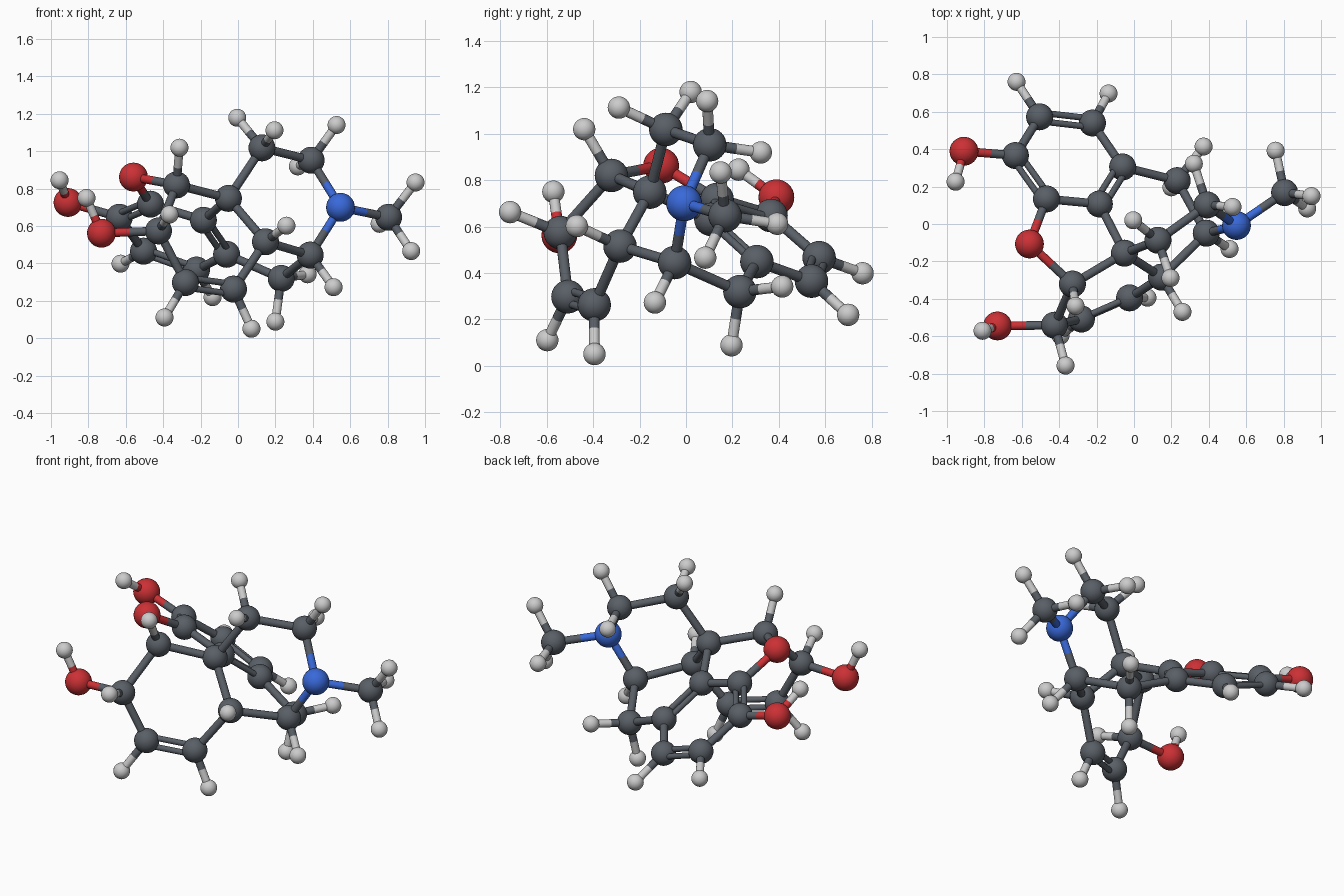
import bpy
from mathutils import Vector

if "Cube" in bpy.data.objects:
    bpy.data.objects.remove(bpy.data.objects["Cube"])

# materials and ball radii per element
COLOURS = {"C": (0.10, 0.115, 0.135, 1), "O": (0.60, 0.03, 0.035, 1),
           "N": (0.04, 0.14, 0.70, 1), "H": (0.80, 0.80, 0.80, 1)}
RADII = {"C": 0.072, "O": 0.077, "N": 0.077, "H": 0.048}
NAMES = {"C": "carbon", "O": "oxygen", "N": "nitrogen", "H": "hydrogen"}
MATS = {}
for el, col in COLOURS.items():
    MATS[el] = bpy.data.materials.new(NAMES[el])
    MATS[el].diffuse_color = col

# heavy atom centres
HEAVY = {
    "C1": (-.222, .54, .365), "C2": (-.505, .573, .466), "C3": (-.634, .366, .647),
    "C4": (-.468, .134, .717), "C5": (-.329, -.321, .820), "C6": (-.425, -.541, .574),
    "C7": (-.281, -.508, .298), "C8": (-.024, -.395, .263), "C9": (.386, -.049, .445),
    "C10": (.231, .232, .320), "C11": (-.061, .305, .449), "C12": (-.185, .107, .631),
    "C13": (-.051, -.156, .748), "C14": (.147, -.284, .516), "C15": (.128, -.087, 1.018),
    "C16": (.391, .102, .952), "C17": (.805, .168, .647), "N1": (.548, -.008, .70),
    "O1": (-.909, .389, .726), "O2": (-.559, -.107, .862), "O3": (-.73, -.545, .562),
}

# hydrogen centres, grouped by the atom that carries them
HYDROGENS = {
    "O1": [(-.954, .226, .845)], "O3": [(-.81, -.571, .75)],
    "C1": [(-.136, .698, .220)], "C2": [(-.628, .760, .399)],
    "C5": [(-.313, -.438, 1.019)], "C6": [(-.366, -.757, .662)],
    "C7": [(-.393, -.597, .111)], "C8": [(.072, -.394, .051)],
    "C9": [(.511, -.134, .273)], "C14": [(.259, -.470, .602)],
    "C10": [(.20, .196, .089), (.372, .414, .342)],
    "C15": [(-.004, .020, 1.179), (.195, -.289, 1.112)],
    "C16": [(.527, .091, 1.140), (.320, .322, .919)],
    "C17": [(.949, .149, .833), (.926, .083, .466), (.757, .392, .612)],
}

SINGLE = """C2-C3 C4-C12 C1-C11 C3-O1 C4-O2 O2-C5 C5-C13 C12-C13 C5-C6 C6-O3 C6-C7
C8-C14 C14-C13 C14-C9 C9-C10 C10-C11 C9-N1 N1-C16 C16-C15 C15-C13 N1-C17""".split()
# double bonds with a neighbour that fixes the plane of the pair
DOUBLE = [("C1", "C2", "C3"), ("C3", "C4", "C12"), ("C11", "C12", "C4"), ("C7", "C8", "C14")]


def finish(name, el):
    ob = bpy.context.object
    ob.name = name
    ob.data.materials.append(MATS[el])
    bpy.ops.object.shade_smooth_by_angle()


def ball(el, p):
    bpy.ops.mesh.primitive_uv_sphere_add(segments=32, ring_count=16, radius=RADII[el], location=p)
    finish(NAMES[el] + "_ball", el)


def rod(el, a, b, r):
    d = b - a
    bpy.ops.mesh.primitive_cylinder_add(vertices=16, radius=r, depth=d.length, location=(a + b) / 2,
                                        rotation=d.to_track_quat("Z", "Y").to_euler())
    finish(NAMES[el] + "_bond", el)


def bond(ea, a, eb, b, r=0.023):
    """One rod, or two half rods when the ends differ in colour."""
    if ea == eb:
        rod(ea, a, b, r)
    else:
        mid = (a + b) / 2
        rod(ea, a, mid, r)
        rod(eb, mid, b, r)


P = {k: Vector(v) for k, v in HEAVY.items()}

# balls of the skeleton
for k, p in P.items():
    ball(k[0], p)

# hydrogens with their bonds
for k, group in HYDROGENS.items():
    for h in group:
        ball("H", h)
        bond(k[0], P[k], "H", Vector(h))

# single bonds
for pair in SINGLE:
    a, b = pair.split("-")
    bond(a[0], P[a], b[0], P[b])

# double bonds as two thin parallel rods in the ring plane
for a, b, ref in DOUBLE:
    d = (P[b] - P[a]).normalized()
    v = P[ref] - P[a]
    side = (v - d * v.dot(d)).normalized() * 0.027
    for s in (-1, 1):
        bond(a[0], P[a] + side * s, b[0], P[b] + side * s, 0.017)

for m in bpy.data.materials:
    if m.users and not m.is_grease_pencil:
        m.use_nodes = True
        m.node_tree.nodes["Principled BSDF"].inputs["Base Color"].default_value = m.diffuse_color
